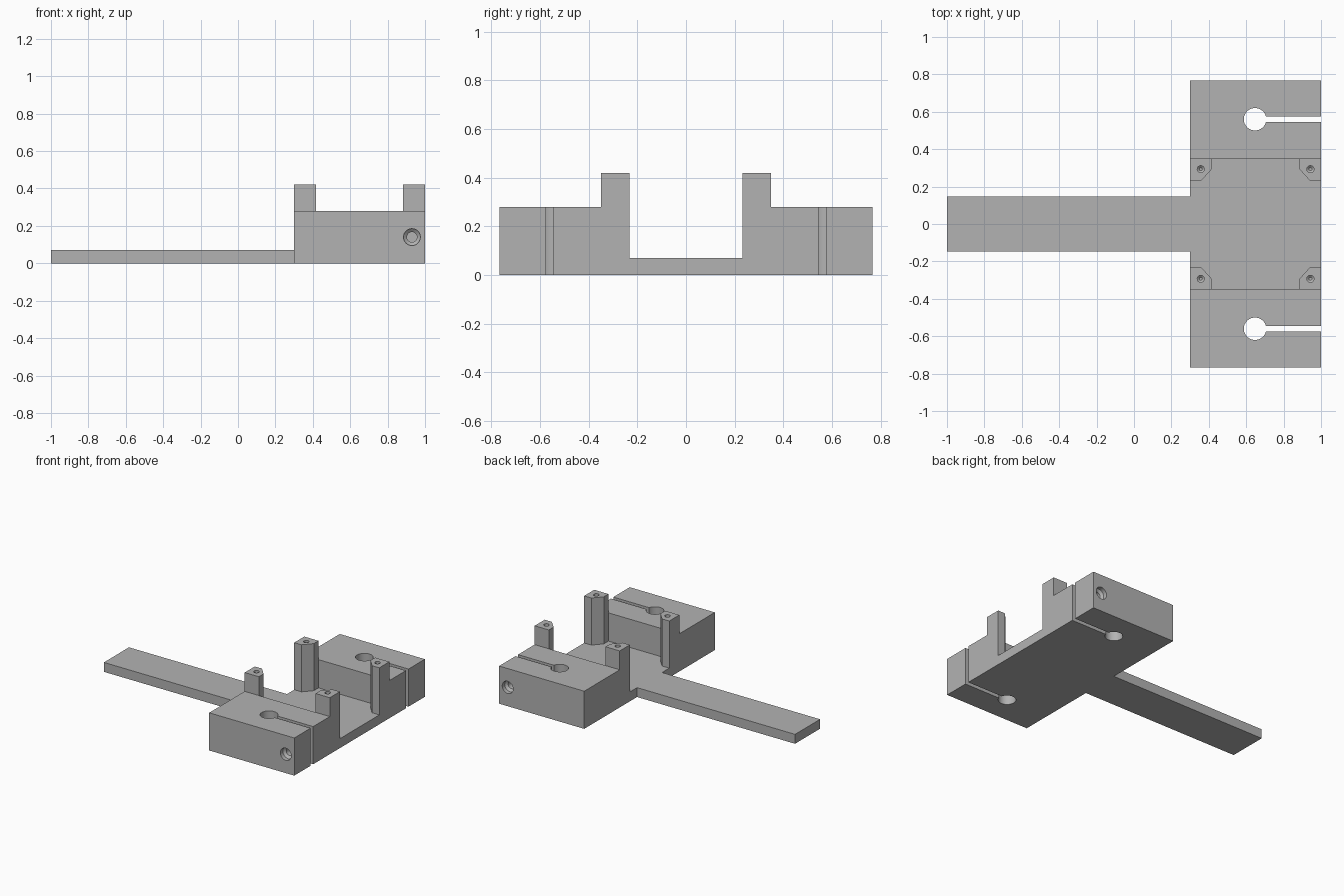
import bpy
import bmesh
from math import cos, sin, asin, pi, radians
from mathutils import Matrix, Vector

if "Cube" in bpy.data.objects:
    bpy.data.objects.remove(bpy.data.objects["Cube"], do_unlink=True)

grey = bpy.data.materials.new("plain grey")
grey.use_nodes = True
grey.diffuse_color = (0.45, 0.45, 0.45, 1)
grey.node_tree.nodes["Principled BSDF"].inputs["Base Color"].default_value = grey.diffuse_color

PLATE_TOP, BLOCK_TOP, POST_TOP = 0.07, 0.28, 0.42
BACK, END = 0.30, 1.0          # x extent of the fixture head
INNER, OUTER = 0.35, 0.767     # y extent of a clamp block


def add_object(name, bm):
    bmesh.ops.recalc_face_normals(bm, faces=bm.faces)
    mesh = bpy.data.meshes.new(name)
    bm.to_mesh(mesh)
    bm.free()
    obj = bpy.data.objects.new(name, mesh)
    bpy.context.collection.objects.link(obj)
    mesh.materials.append(grey)
    return obj


def prism(name, outline, bottom, top):
    """Extrude a flat outline upwards."""
    bm = bmesh.new()
    face = bm.faces.new([bm.verts.new((x, y, bottom)) for x, y in outline])
    extruded = bmesh.ops.extrude_face_region(bm, geom=[face])["geom"]
    verts = [v for v in extruded if isinstance(v, bmesh.types.BMVert)]
    bmesh.ops.translate(bm, verts=verts, vec=(0, 0, top - bottom))
    return add_object(name, bm)


def drill(obj, mouth, inward, profile, sides=32):
    """Cut a turned hole; profile lists (radius, depth) from the mouth inward."""
    bm = bmesh.new()
    turn = Vector((0, 0, 1)).rotation_difference(Vector(inward)).to_matrix().to_4x4()
    place = Matrix.Translation(mouth) @ turn
    rings = [[bm.verts.new(place @ Vector((r * cos(2 * pi * i / sides),
                                           r * sin(2 * pi * i / sides), d)))
              for i in range(sides)] for r, d in profile]
    for a, b in zip(rings, rings[1:]):
        for i in range(sides):
            j = (i + 1) % sides
            bm.faces.new((a[i], a[j], b[j], b[i]))
    bm.faces.new(rings[0])
    bm.faces.new(rings[-1])
    cutter = add_object("hole_cutter", bm)
    cutter.hide_render = True
    cut = obj.modifiers.new("hole", "BOOLEAN")
    cut.operation, cut.solver, cut.object = "DIFFERENCE", "EXACT", cutter
    bpy.context.view_layer.objects.active = obj
    bpy.ops.object.modifier_apply(modifier=cut.name)
    bpy.data.objects.remove(cutter, do_unlink=True)


def smooth(obj):
    bpy.ops.object.select_all(action="DESELECT")
    obj.select_set(True)
    bpy.context.view_layer.objects.active = obj
    bpy.ops.object.shade_smooth_by_angle(angle=radians(25))


# Flat T-shaped base: long handle and plate between the blocks
half = 0.147
prism("base_plate_with_handle",
      [(-1, -half), (BACK, -half), (BACK, -INNER), (END, -INNER),
       (END, INNER), (BACK, INNER), (BACK, half), (-1, half)], 0, PLATE_TOP)

# Keyhole arc shared by both clamp blocks, opening towards the end face
hole_x, hole_y, hole_r, slot = 0.647, 0.56, 0.06, 0.015
gap = asin(slot / hole_r)
steps = 40
arc = [gap + (2 * pi - 2 * gap) * i / steps for i in range(steps + 1)]
keyhole = [(hole_x + hole_r * cos(a), hole_y + hole_r * sin(a)) for a in arc]

for side, label in ((-1, "front"), (1, "back")):
    # Clamp block with keyhole slot and a countersunk screw hole
    outline = [(END, hole_y + slot)] + keyhole + [
        (END, hole_y - slot), (END, INNER), (BACK, INNER), (BACK, OUTER), (END, OUTER)]
    block = prism(label + "_clamp_block", [(x, side * y) for x, y in outline], 0, BLOCK_TOP)
    drill(block, (0.93, side * OUTER, 0.14), (0, -side, 0),
          [(0.045, -0.01), (0.045, 0.03), (0.027, 0.045), (0.027, 0.36)])
    smooth(block)

    # Chamfered corner posts with a pilot hole in the top
    for corner, direction in ((BACK, 1), (END, -1)):
        name = label + ("_handle_side_post" if direction > 0 else "_end_post")
        shape = [(0, 0.35), (0.117, 0.35), (0.117, 0.295), (0.06, 0.232), (0, 0.232)]
        post = prism(name, [(corner + direction * x, side * y) for x, y in shape],
                     PLATE_TOP, POST_TOP)
        drill(post, (corner + direction * 0.057, side * 0.293, POST_TOP), (0, 0, -1),
              [(0.019, -0.01), (0.019, 0.12), (0.008, 0.13)], 24)
        smooth(post)
